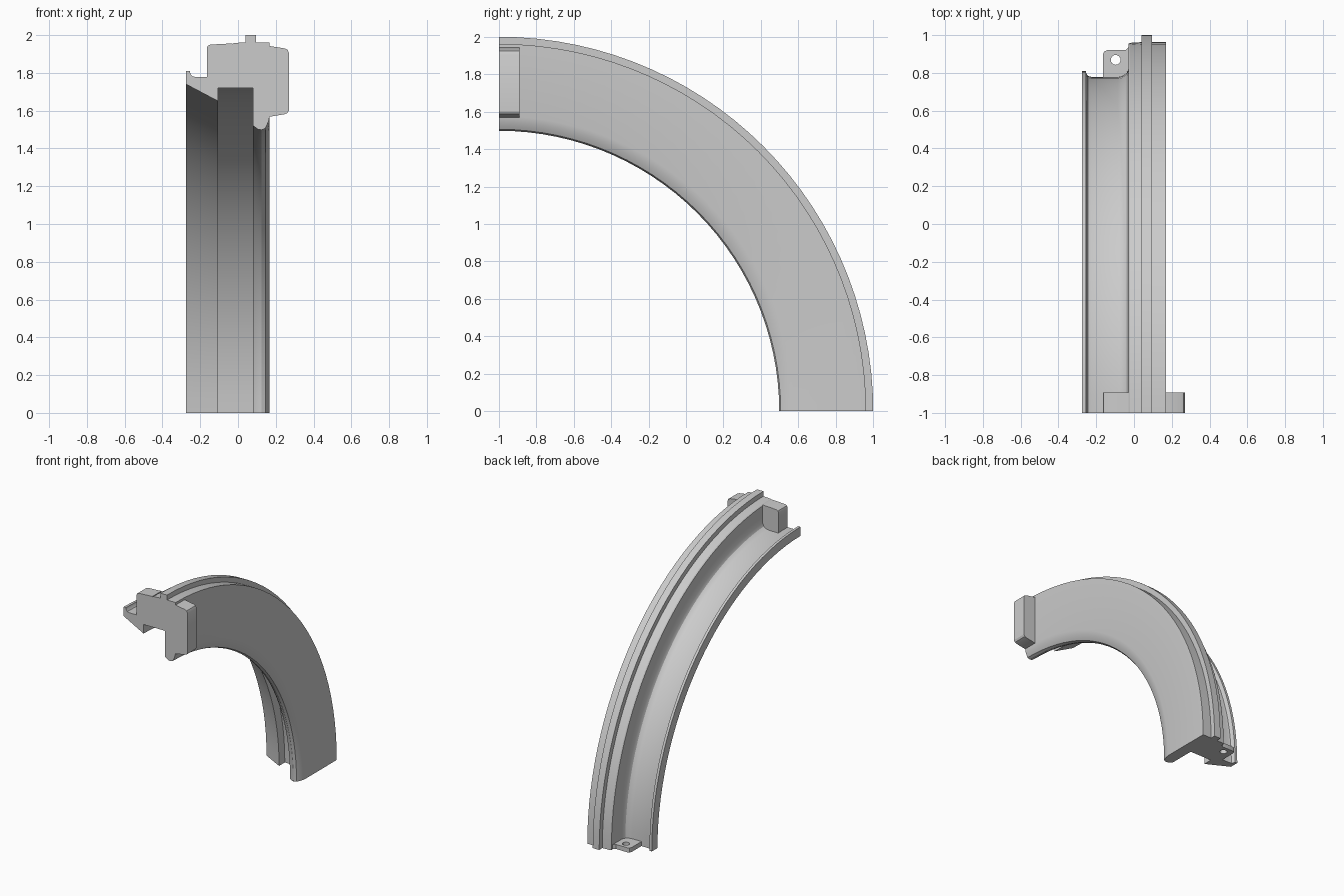
import bpy, bmesh, math

if "Cube" in bpy.data.objects:
    bpy.data.objects.remove(bpy.data.objects["Cube"])

SEGMENTS = 30


def make_object(name, bm):
    bmesh.ops.recalc_face_normals(bm, faces=bm.faces)
    mesh = bpy.data.meshes.new(name)
    bm.to_mesh(mesh)
    bm.free()
    obj = bpy.data.objects.new(name, mesh)
    bpy.context.collection.objects.link(obj)
    return obj


def smooth(obj, angle=28):
    bpy.ops.object.select_all(action='DESELECT')
    obj.select_set(True)
    bpy.context.view_layer.objects.active = obj
    bpy.ops.object.shade_smooth_by_angle(angle=math.radians(angle))


def prism(name, outline, place, low, high):
    """Extrude a 2D outline between two depths; place maps (u, v, depth) to xyz."""
    bm = bmesh.new()
    a = [bm.verts.new(place(u, v, low)) for u, v in outline]
    b = [bm.verts.new(place(u, v, high)) for u, v in outline]
    bm.faces.new(a)
    bm.faces.new(b)
    n = len(a)
    for i in range(n):
        bm.faces.new((a[i], a[(i + 1) % n], b[(i + 1) % n], b[i]))
    return make_object(name, bm)


# Curved rail: section (x, radius) swept a quarter turn about y=-1, z=0
section = [
    (-0.275, 1.74), (-0.275, 1.81), (-0.255, 1.81), (-0.252, 1.795),
    (-0.243, 1.783), (-0.225, 1.778), (-0.085, 1.778), (-0.06, 1.783),
    (-0.04, 1.797), (-0.03, 1.82), (-0.03, 1.952), (-0.022, 1.958),
    (0.04, 1.962), (0.04, 2.0), (0.095, 2.0), (0.095, 1.962),
    (0.168, 1.962), (0.168, 1.575), (0.162, 1.545), (0.152, 1.52),
    (0.145, 1.506), (0.125, 1.498), (0.105, 1.502), (0.08, 1.52),
    (0.08, 1.72), (-0.105, 1.72), (-0.105, 1.65),
]
bm = bmesh.new()
rings = []
for k in range(SEGMENTS + 1):
    a = math.pi / 2 * k / SEGMENTS
    rings.append([bm.verts.new((x, -1 + r * math.sin(a), r * math.cos(a)))
                  for x, r in section])
count = len(section)
for r0, r1 in zip(rings, rings[1:]):
    for i in range(count):
        j = (i + 1) % count
        bm.faces.new((r0[i], r0[j], r1[j], r1[i]))
bm.faces.new(rings[0])
bm.faces.new(rings[-1])
smooth(make_object("curved_rail", bm))


# Joining blocks at the upper end, on both sides of the web
def along_y(u, v, d):
    return (u, d, v)


left = [(-0.03, 1.77), (-0.165, 1.77), (-0.165, 1.93), (-0.16, 1.943),
        (-0.145, 1.95), (-0.03, 1.956)]
right = [(0.165, 1.568), (0.168, 1.568), (0.245, 1.581), (0.262, 1.587),
         (0.27, 1.602), (0.27, 1.905), (0.262, 1.923), (0.245, 1.93),
         (0.168, 1.942), (0.165, 1.942)]
for name, outline in (("left_joint_block", left), ("right_joint_block", right)):
    smooth(prism(name, outline, along_y, -1.0, -0.89))


# Screw tab across the channel at the lower end, with a drilled hole
def along_z(u, v, d):
    return (u, v, d)


tab = [(-0.03, 0.775), (-0.165, 0.775), (-0.165, 0.895), (-0.158, 0.912),
       (-0.143, 0.919), (-0.045, 0.919), (-0.03, 0.935)]
tab_obj = prism("screw_tab", tab, along_z, 0.0, 0.035)
circle = [(-0.097 + 0.026 * math.cos(t * math.pi / 8),
           0.868 + 0.026 * math.sin(t * math.pi / 8)) for t in range(16)]
drill = prism("hole_cutter", circle, along_z, -0.05, 0.1)
drill.hide_render = True
drill.hide_set(True)
cut = tab_obj.modifiers.new("hole", 'BOOLEAN')
cut.operation = 'DIFFERENCE'
cut.object = drill
cut.solver = 'EXACT'
smooth(tab_obj)
